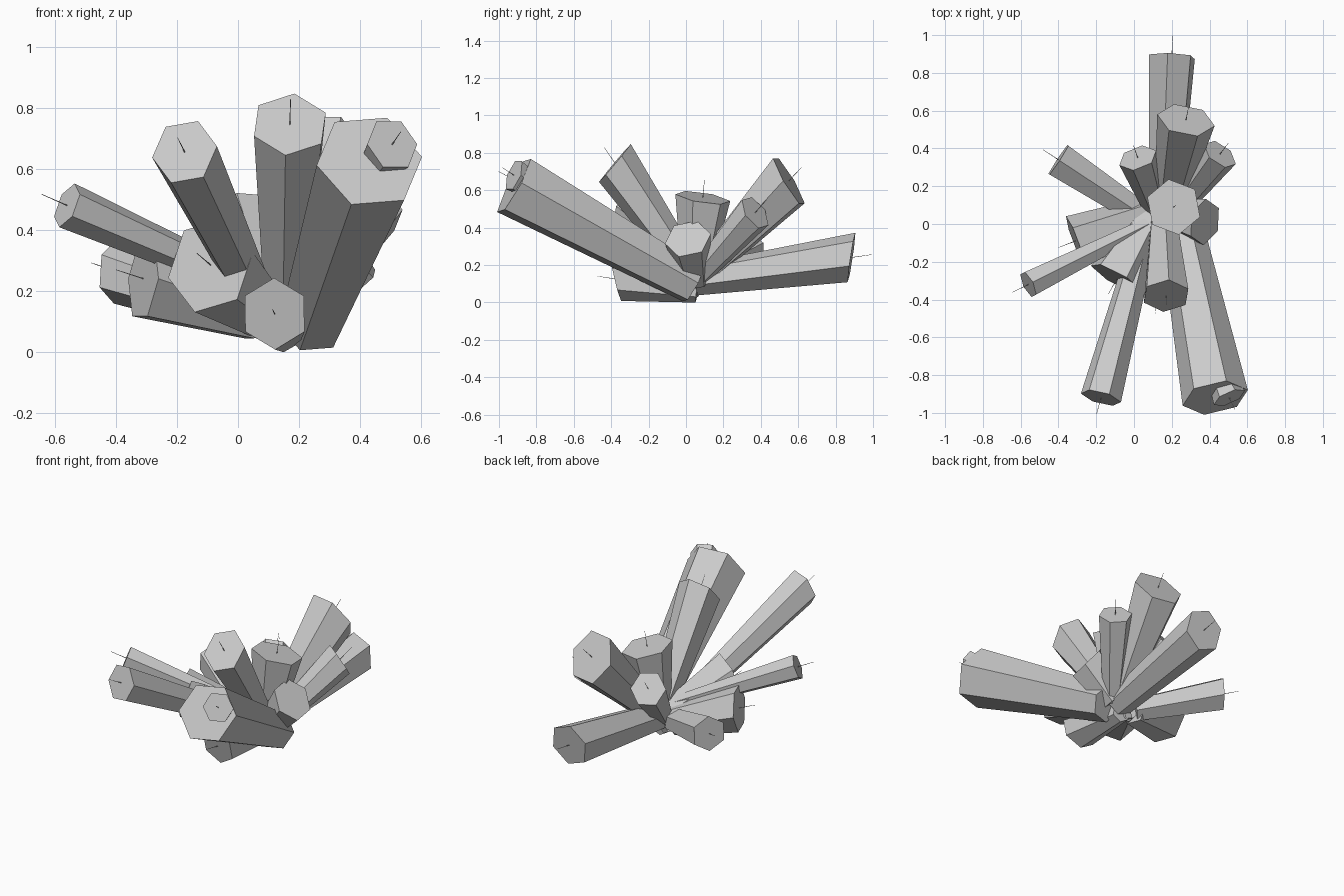
import bpy, bmesh
from math import cos, sin, radians
from mathutils import Vector

if "Cube" in bpy.data.objects:
    bpy.data.objects.remove(bpy.data.objects["Cube"])

HUB = Vector((.15, .05, .12))   # the crystals fan out from here
UP = Vector((0, 0, 1))

def add_prism(bm, base, tip, r0, r1, roll, tilt=0):
    # six-sided tapered prism; tilt pushes the top of the end cap forward
    d = (tip - base).normalized()
    u = UP.cross(d).normalized()
    v = d.cross(u)
    angles = [radians(roll + 60 * i) for i in range(6)]
    lo, hi = [[bm.verts.new(c + r * (u * cos(a) + v * sin(a) + d * t * sin(a)))
               for a in angles] for c, r, t in ((base, r0, 0), (tip, r1, tilt))]
    for i in range(6):
        bm.faces.new((lo[i], lo[i - 5], hi[i - 5], hi[i]))
    bm.faces.new(lo[::-1])
    bm.faces.new(hi)

def crystal(name, x, y, z, radius, roll, base=None, taper=.55, needle=.1, tilt=.2):
    tip = Vector((x, y, z))
    # roots spread slightly sideways from the hub
    base = Vector(base) if base else HUB + Vector(((x - HUB.x) * .2, 0, 0))
    bm = bmesh.new()
    add_prism(bm, base, tip, radius * taper, radius, roll, tilt)
    # hair-thin needle growing from the cap
    if needle:
        add_prism(bm, tip, tip + (tip - base).normalized() * needle, .002, .001, 0)
    me = bpy.data.meshes.new(name)
    bm.to_mesh(me)
    bm.free()
    bpy.context.collection.objects.link(bpy.data.objects.new(name, me))

# large front crystal with a bud on its cap
crystal("front_right_crystal", .43, -.92, .625, .178, 5, (.24, .04, .095), .63, 0, 0)
crystal("front_right_bud", .505, -.92, .68, .09, 0, (.45, -.8, .6), .7, .08)
# long upper crystals
crystal("front_left_crystal", -.175, -.92, .655, .11, 10)
crystal("front_upper_crystal", .17, -.38, .745, .128, 22, tilt=.28)
crystal("back_upper_crystal", .275, .55, .65, .155, 0, taper=.45, tilt=.28)
crystal("back_low_crystal", .2, .885, .24, .13, 20, taper=.65, needle=.115, tilt=.3)
# left side
crystal("left_front_crystal", -.56, -.32, .48, .077, 30, (.08, 0, .2), tilt=0)
crystal("left_back_crystal", -.4, .34, .265, .105, 30, taper=.7)
crystal("left_low_crystal", -.31, -.09, .24, .14, 0, taper=.65)
# short crystals around the middle
crystal("front_fat_crystal", -.09, -.29, .285, .16, 15)
crystal("front_low_crystal", .12, -.375, .125, .112, 30, (.15, .06, .06), tilt=.4)
crystal("centre_crystal", .21, .09, .56, .15, 30, taper=.5, tilt=.1)
crystal("right_crystal", .375, .01, .34, .125, 15, taper=.65, needle=0)
crystal("right_back_crystal", .455, .37, .48, .1, 10)
crystal("back_left_crystal", .02, .35, .44, .105, 5)
crystal("bottom_crystal", .09, .03, .045, .045, 0, taper=1, needle=0)
